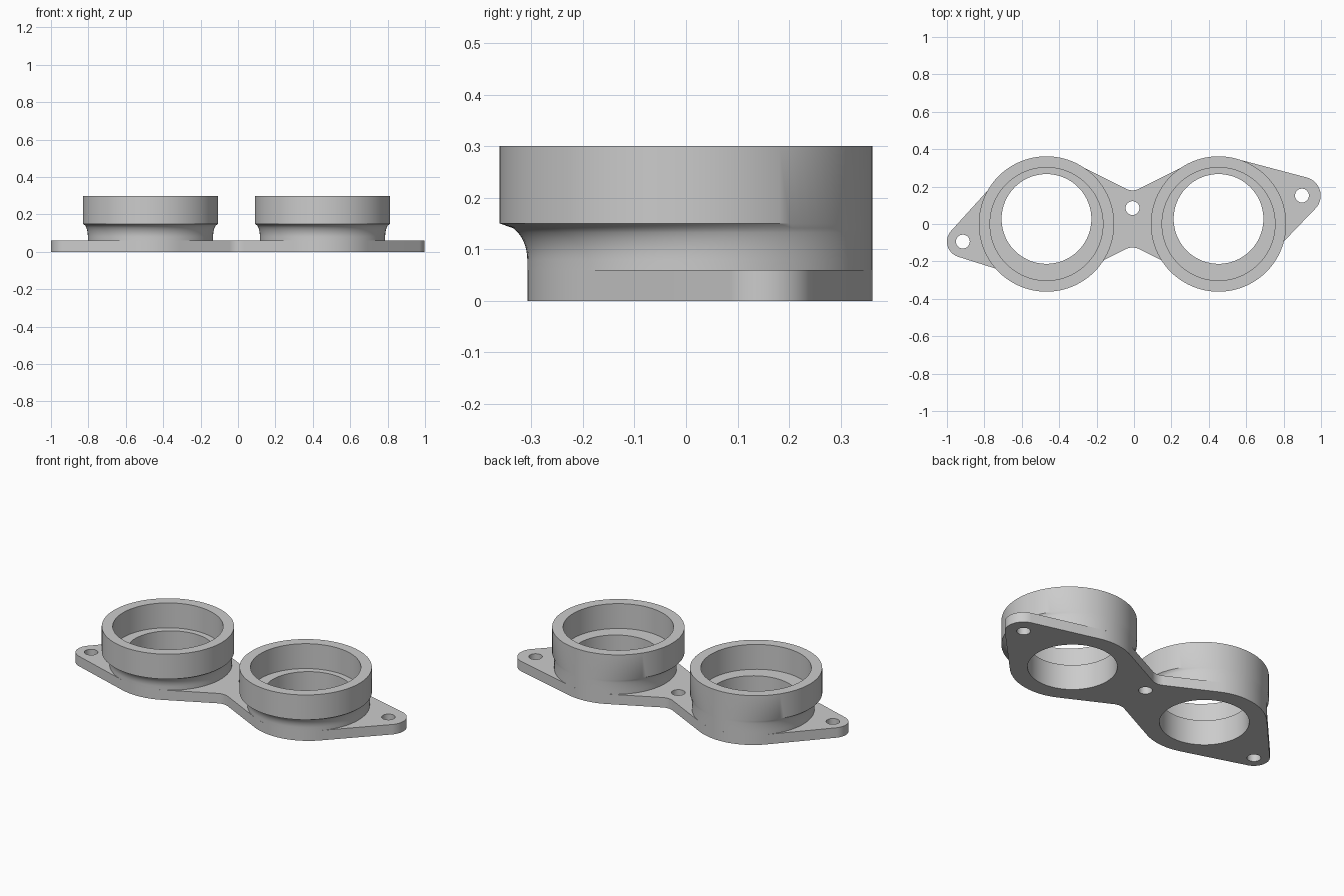
import bpy
import bmesh
from math import acos, atan2, cos, hypot, pi, radians, sin, sqrt

cube = bpy.data.objects.get("Cube")
if cube:
    bpy.data.objects.remove(cube)

grey = bpy.data.materials.new("plain_grey")
grey.use_nodes = True
COLOUR = (0.6, 0.6, 0.6, 1)
grey.diffuse_color = COLOUR
grey.node_tree.nodes["Principled BSDF"].inputs["Base Color"].default_value = COLOUR

PLATE_TOP, SHELF, RIM = 0.06, 0.15, 0.30
COLUMN_Y, COLUMN_R, BORE_R = 0.027, 0.335, 0.24
CUP_R, RECESS_R = 0.362, 0.302
MID_X, BOLT_R, FILLET_R = -0.008, 0.037, 0.08
SEGMENTS = 96
left_col, right_col = (0.452, COLUMN_Y), (-0.468, COLUMN_Y)
left_ear, right_ear = (0.898, 0.152), (-0.915, -0.094)


def arc(centre, r, start, end):
    steps = max(4, round(abs(end - start) * SEGMENTS / (2 * pi)))
    angles = [start + (end - start) * i / steps for i in range(steps + 1)]
    return [(centre[0] + r * cos(a), centre[1] + r * sin(a)) for a in angles]


def tangent_angles(col, ear, ear_r):
    """Directions of the two straight edges joining a column to its ear."""
    dx, dy = ear[0] - col[0], ear[1] - col[1]
    mid = atan2(dy, dx) % (2 * pi)
    spread = acos((COLUMN_R - ear_r) / hypot(dx, dy))
    return mid - spread, mid + spread


def finish(obj, angle=35):
    bm = bmesh.new()
    bm.from_mesh(obj.data)
    bmesh.ops.remove_doubles(bm, verts=bm.verts, dist=0.0002)
    bmesh.ops.recalc_face_normals(bm, faces=bm.faces)
    bm.to_mesh(obj.data)
    bm.free()
    obj.data.materials.clear()
    obj.data.materials.append(grey)
    bpy.ops.object.select_all(action="DESELECT")
    obj.select_set(True)
    bpy.context.view_layer.objects.active = obj
    bpy.ops.object.shade_smooth_by_angle(angle=radians(angle))


# Flange plate: two columns, two bolt ears and a pinched waist
slope = radians(62)
la, lb = tangent_angles(left_col, left_ear, 0.1)
ra, rb = tangent_angles(right_col, right_ear, 0.085)
outline = (
    arc(left_ear, 0.1, la, lb)
    + arc(left_col, COLUMN_R, lb, pi - slope)
    + arc((MID_X, 0.18 + FILLET_R), FILLET_R, -slope, slope - pi)
    + arc(right_col, COLUMN_R, slope, ra)
    + arc(right_ear, 0.085, ra, rb)
    + arc(right_col, COLUMN_R, rb, 2 * pi - slope)
    + arc((MID_X, -0.126 - FILLET_R), FILLET_R, pi - slope, slope)
    + arc(left_col, COLUMN_R, pi + slope, 2 * pi + la)
)
holes = [(left_col, BORE_R), (right_col, BORE_R), (left_ear, BOLT_R),
         (right_ear, BOLT_R), ((MID_X, 0.085), BOLT_R)]
loops = [outline] + [arc(c, r, 0, 2 * pi)[:-1] for c, r in holes]

curve = bpy.data.curves.new("flange_plate", "CURVE")
curve.dimensions = "2D"
curve.fill_mode = "BOTH"
curve.extrude = PLATE_TOP / 2
for loop in loops:
    spline = curve.splines.new("POLY")
    spline.points.add(len(loop) - 1)
    for point, (x, y) in zip(spline.points, loop):
        point.co = (x, y, 0, 1)
    spline.use_cyclic_u = True
plate = bpy.data.objects.new("flange_plate", curve)
bpy.context.collection.objects.link(plate)
plate.location.z = PLATE_TOP / 2
bpy.ops.object.select_all(action="DESELECT")
plate.select_set(True)
bpy.context.view_layer.objects.active = plate
bpy.ops.object.convert(target="MESH")
finish(bpy.context.object)

# Collar sections (centre y, radius, z): bore, shelf, recess, cup, flared neck
sections = [(COLUMN_Y, BORE_R, PLATE_TOP), (COLUMN_Y, BORE_R, SHELF),
            (0, RECESS_R, SHELF), (0, RECESS_R, RIM), (0, CUP_R, RIM)]
FLARE_START = 0.08
for i in range(9):
    s = 1 - i / 8
    out = 1 - sqrt(1 - s * s)
    sections.append((COLUMN_Y * (1 - out), COLUMN_R + (CUP_R - COLUMN_R) * out,
                     FLARE_START + (SHELF - FLARE_START) * s))
sections.append((COLUMN_Y, COLUMN_R, PLATE_TOP))


def collar(name, x):
    bm = bmesh.new()
    rings = [[bm.verts.new((px, py, z))
              for px, py in arc((x, cy), r, 0, 2 * pi)[:-1]]
             for cy, r, z in sections]
    for low, high in zip(rings, rings[1:]):
        for i in range(SEGMENTS):
            j = (i + 1) % SEGMENTS
            bm.faces.new((low[i], low[j], high[j], high[i]))
    mesh = bpy.data.meshes.new(name)
    bm.to_mesh(mesh)
    bm.free()
    obj = bpy.data.objects.new(name, mesh)
    bpy.context.collection.objects.link(obj)
    finish(obj)


collar("left_collar", left_col[0])
collar("right_collar", right_col[0])
